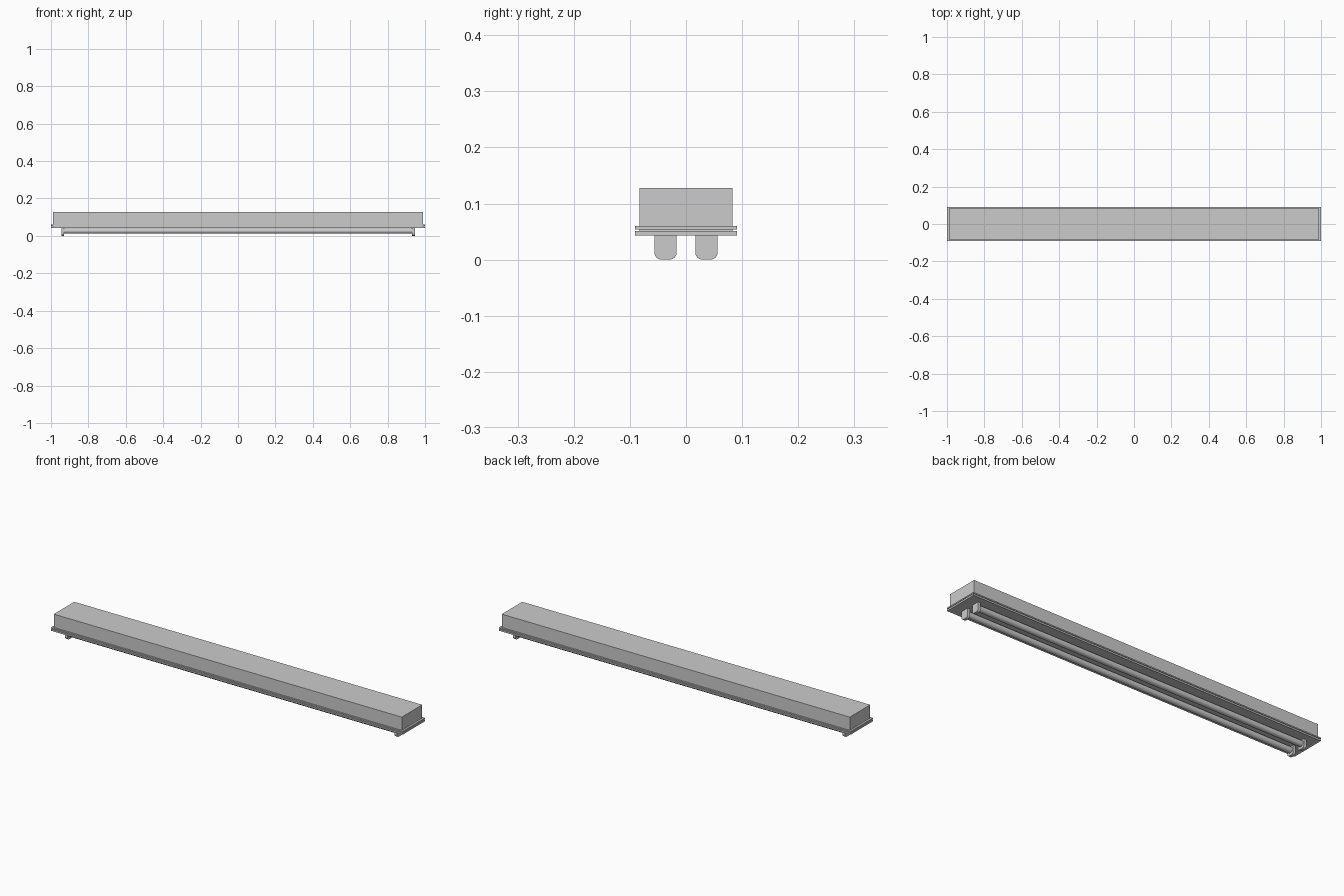
import bpy, bmesh, math
from mathutils import Matrix

if "Cube" in bpy.data.objects:
    bpy.data.objects.remove(bpy.data.objects["Cube"])


def make_object(name, bm):
    bmesh.ops.recalc_face_normals(bm, faces=bm.faces)
    mesh = bpy.data.meshes.new(name)
    bm.to_mesh(mesh)
    bm.free()
    ob = bpy.data.objects.new(name, mesh)
    bpy.context.collection.objects.link(ob)
    return ob


def box(name, hx, hy, z0, z1, inset=None):
    """Centred box; inset=(width, depth) recesses its underside."""
    bm = bmesh.new()
    bmesh.ops.create_cube(bm, size=1, matrix=Matrix.Translation((0, 0, (z0 + z1) / 2))
                          @ Matrix.Diagonal((2 * hx, 2 * hy, z1 - z0, 1)))
    if inset:
        bm.normal_update()
        under = [f for f in bm.faces if f.normal.z < -0.9]
        bmesh.ops.inset_region(bm, faces=under, thickness=inset[0])
        for v in under[0].verts:
            v.co.z += inset[1]
    return make_object(name, bm)


def lamp_holder(name, x, y):
    """Tab with rounded lower corners, extruded along x."""
    half, r, top, thick = 0.02, 0.013, 0.045, 0.015
    pts = [(-half, top)]
    for cx, start in ((-half + r, 180), (half - r, 270)):
        for i in range(7):
            a = math.radians(start + 15 * i)
            pts.append((cx + r * math.cos(a), r + r * math.sin(a)))
    pts.append((half, top))
    bm = bmesh.new()
    face = bm.faces.new([bm.verts.new((x - thick / 2, y + py, pz)) for py, pz in pts])
    ext = bmesh.ops.extrude_face_region(bm, geom=[face])
    moved = [g for g in ext["geom"] if isinstance(g, bmesh.types.BMVert)]
    bmesh.ops.translate(bm, verts=moved, vec=(thick, 0, 0))
    return make_object(name, bm)


def lamp_tube(name, y):
    bm = bmesh.new()
    bmesh.ops.create_cone(bm, cap_ends=True, segments=32, radius1=0.015, radius2=0.015,
                          depth=1.866, matrix=Matrix.Translation((0, y, 0.027))
                          @ Matrix.Rotation(math.pi / 2, 4, 'Y'))
    ob = make_object(name, bm)
    bpy.ops.object.select_all(action='DESELECT')
    ob.select_set(True)
    bpy.context.view_layer.objects.active = ob
    bpy.ops.object.shade_smooth_by_angle(angle=math.radians(40))
    return ob


# Housing and the grooved trim around its lower edge
box("housing", 0.99, 0.083, 0.059, 0.128)
box("upper_flange", 1.0, 0.091, 0.054, 0.06)
box("flange_groove", 0.99, 0.083, 0.05, 0.055)
box("lower_flange", 1.0, 0.091, 0.043, 0.051, inset=(0.008, 0.002))

# Two lamps, each with a holder at both ends
for side, y in (("front", -0.0365), ("back", 0.0365)):
    lamp_tube(side + "_lamp_tube", y)
    for end, x in (("left", -0.9375), ("right", 0.9375)):
        lamp_holder(f"{side}_{end}_lamp_holder", x, y)
